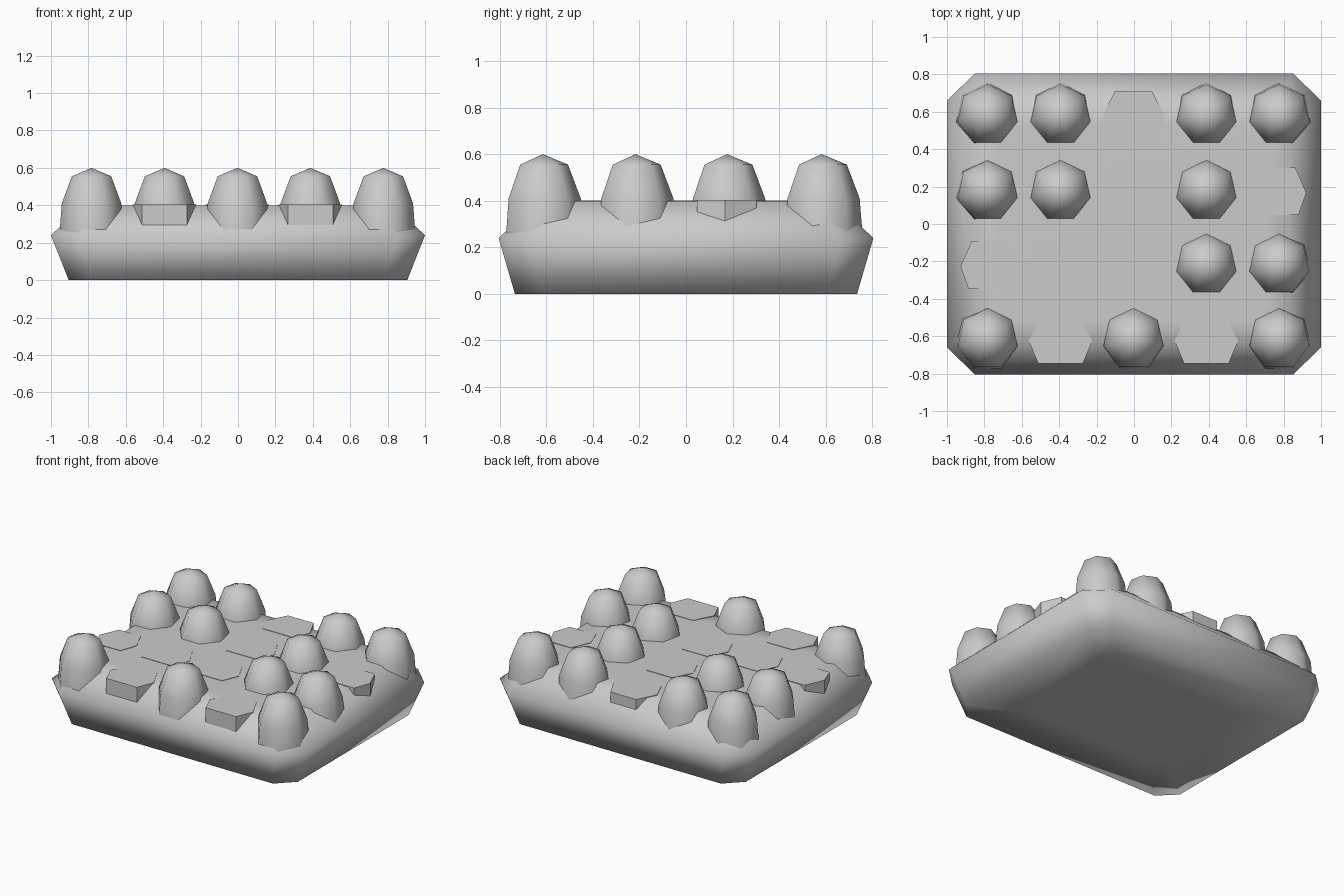
import bpy
import bmesh
from math import cos, sin, pi

cube = bpy.data.objects.get("Cube")
if cube:
    bpy.data.objects.remove(cube, do_unlink=True)

grey = bpy.data.materials.new("light_grey")
grey.use_nodes = True
colour = (0.6, 0.6, 0.6, 1)
grey.diffuse_color = colour
grey.node_tree.nodes["Principled BSDF"].inputs["Base Color"].default_value = colour


def loft(name, rings, smooth=True, location=(0, 0, 0)):
    """Skin stacked rings of points, bottom to top, and cap both ends."""
    bm = bmesh.new()
    loops = [[bm.verts.new(p) for p in ring] for ring in rings]
    n = len(loops[0])
    for low, high in zip(loops, loops[1:]):
        for i in range(n):
            j = (i + 1) % n
            bm.faces.new((low[i], low[j], high[j], high[i]))
    bm.faces.new(loops[0][::-1])
    bm.faces.new(loops[-1])
    bmesh.ops.recalc_face_normals(bm, faces=bm.faces)
    # Merge a closed tip into one point
    bmesh.ops.remove_doubles(bm, verts=bm.verts, dist=0.002)
    for f in bm.faces:
        f.smooth = smooth
    mesh = bpy.data.meshes.new(name)
    bm.to_mesh(mesh)
    bm.free()
    mesh.materials.append(grey)
    obj = bpy.data.objects.new(name, mesh)
    obj.location = location
    bpy.context.collection.objects.link(obj)
    return obj


def chamfered(x, y, c, d, z):
    """Rectangle with cut corners, counter-clockwise."""
    return [(x, d - y, z), (x, y - d, z), (x - c, y, z), (c - x, y, z),
            (-x, y - d, z), (-x, d - y, z), (c - x, -y, z), (x - c, -y, z)]


# Slab with a flared waist and sloping shoulders
loft("slab", [
    chamfered(0.55, 0.42, 0.08, 0.08, 0),
    chamfered(0.905, 0.735, 0.115, 0.115, 0),
    chamfered(1.0, 0.805, 0.15, 0.145, 0.24),
    chamfered(0.83, 0.635, 0.10, 0.09, 0.398),
    chamfered(0.72, 0.52, 0.08, 0.08, 0.4),
])

# Raised seven-sided bumps and flat six-sided pads on a grid
dome_profile = [(0.176, 0.2), (0.174, 0.27), (0.163, 0.41), (0.108, 0.555), (0.0005, 0.6)]
pad_outline = [(0.17, -0.01), (0.1, 0.125), (-0.1, 0.125),
               (-0.17, -0.01), (-0.12, -0.13), (0.12, -0.13)]
columns = [-0.783 + 0.39 * i for i in range(5)]
layout = {0.583: "11011", 0.177: "11010", -0.217: "00011", -0.615: "10101"}

for row, (y, pattern) in enumerate(layout.items(), 1):
    for col, (x, raised) in enumerate(zip(columns, pattern), 1):
        if raised == "1":
            rings = [[(r * cos(pi / 2 + 2 * pi * k / 7), r * sin(pi / 2 + 2 * pi * k / 7), z)
                      for k in range(7)] for r, z in dome_profile]
            loft(f"bump_{row}_{col}", rings, location=(x, y, 0))
        else:
            # Pads beside the end columns are narrower to stay on the shoulders
            s = 0.85 if abs(x) > 0.7 else 1
            rings = [[(px * s, py, z) for px, py in pad_outline] for z in (0.27, 0.403)]
            loft(f"pad_{row}_{col}", rings, smooth=False, location=(x, y, 0))
